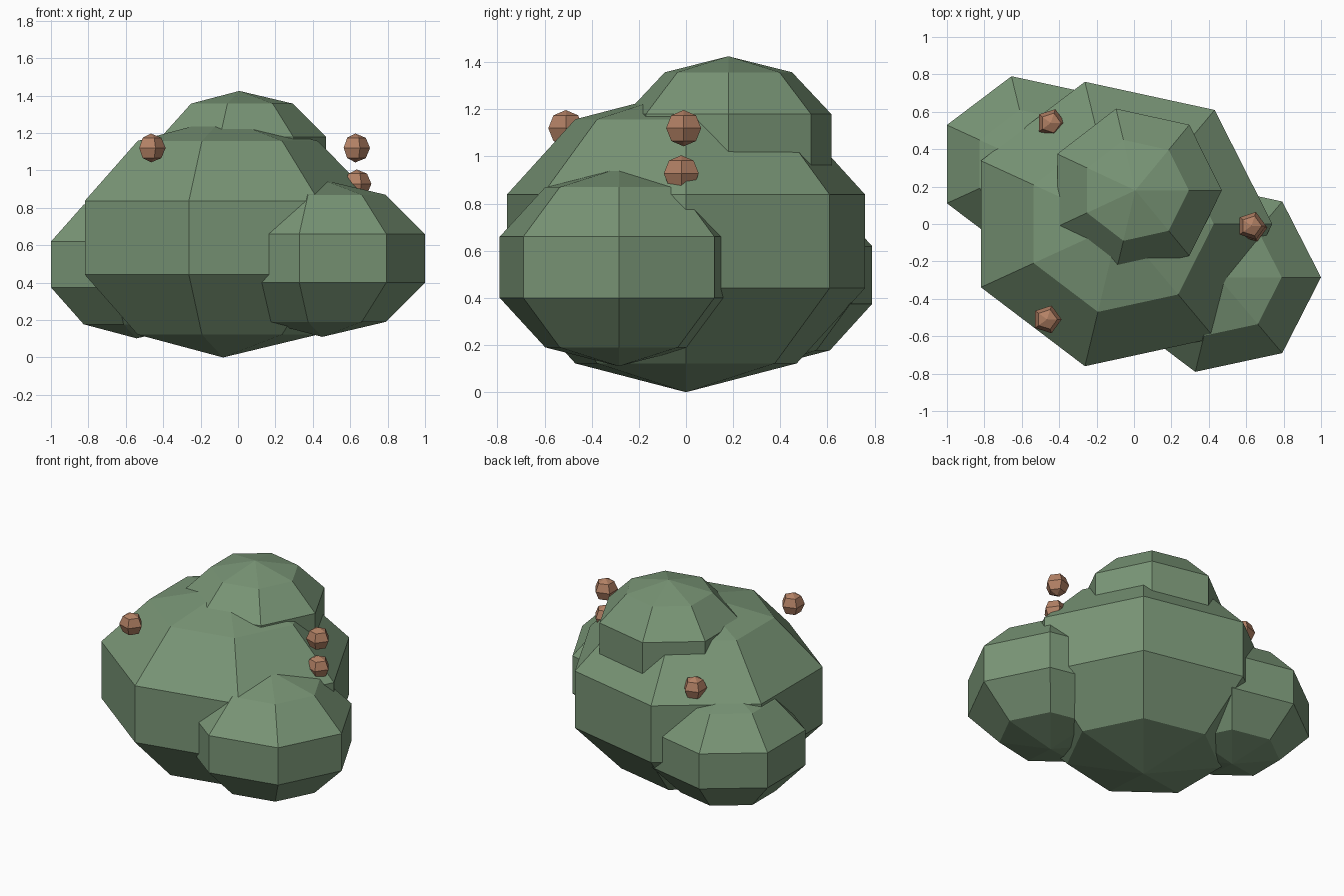
import bpy, bmesh
from math import sin, cos, pi

if "Cube" in bpy.data.objects:
    bpy.data.objects.remove(bpy.data.objects["Cube"])


def material(name, rgb):
    m = bpy.data.materials.new(name)
    m.diffuse_color = (*rgb, 1)
    m.use_nodes = True
    m.node_tree.nodes["Principled BSDF"].inputs["Base Color"].default_value = m.diffuse_color
    return m


def blob(name, centre, radii, segments, rings, mat):
    """Flat-faced ellipsoid with its first meridian on +x."""
    bm = bmesh.new()
    cx, cy, cz = centre
    rx, ry, rz = radii
    bottom = bm.verts.new((cx, cy, cz - rz))
    top = bm.verts.new((cx, cy, cz + rz))
    loops = []
    for i in range(1, rings):
        t = pi * i / rings
        loops.append([bm.verts.new((cx + rx * sin(t) * cos(2 * pi * k / segments),
                                    cy + ry * sin(t) * sin(2 * pi * k / segments),
                                    cz - rz * cos(t))) for k in range(segments)])
    for k in range(segments):
        n = (k + 1) % segments
        bm.faces.new((bottom, loops[0][n], loops[0][k]))
        bm.faces.new((top, loops[-1][k], loops[-1][n]))
        for a, b in zip(loops, loops[1:]):
            bm.faces.new((a[k], a[n], b[n], b[k]))
    mesh = bpy.data.meshes.new(name)
    bm.to_mesh(mesh)
    bm.free()
    mesh.materials.append(mat)
    obj = bpy.data.objects.new(name, mesh)
    bpy.context.collection.objects.link(obj)


leaf = material("leaf_green", (0.19, 0.30, 0.18))
fruit = material("berry_brown", (0.45, 0.22, 0.13))

# Foliage masses
blob("foliage_main", (-0.08, 0, 0.64), (0.862, 0.82, 0.64), 7, 5, leaf)
blob("foliage_top", (0.007, 0.18, 1.07), (0.487, 0.471, 0.355), 7, 5, leaf)
blob("foliage_right", (0.45, -0.285, 0.53), (0.578, 0.545, 0.42), 7, 5, leaf)
blob("foliage_left", (-0.542, 0.32, 0.497), (0.535, 0.507, 0.395), 7, 5, leaf)

# Berries
for i, c in enumerate([(-0.465, -0.51, 1.12), (0.628, -0.01, 1.12),
                       (0.635, -0.02, 0.928), (-0.445, 0.54, 0.93)]):
    blob(f"berry_{i + 1}", c, (0.078, 0.078, 0.077), 5, 4, fruit)
